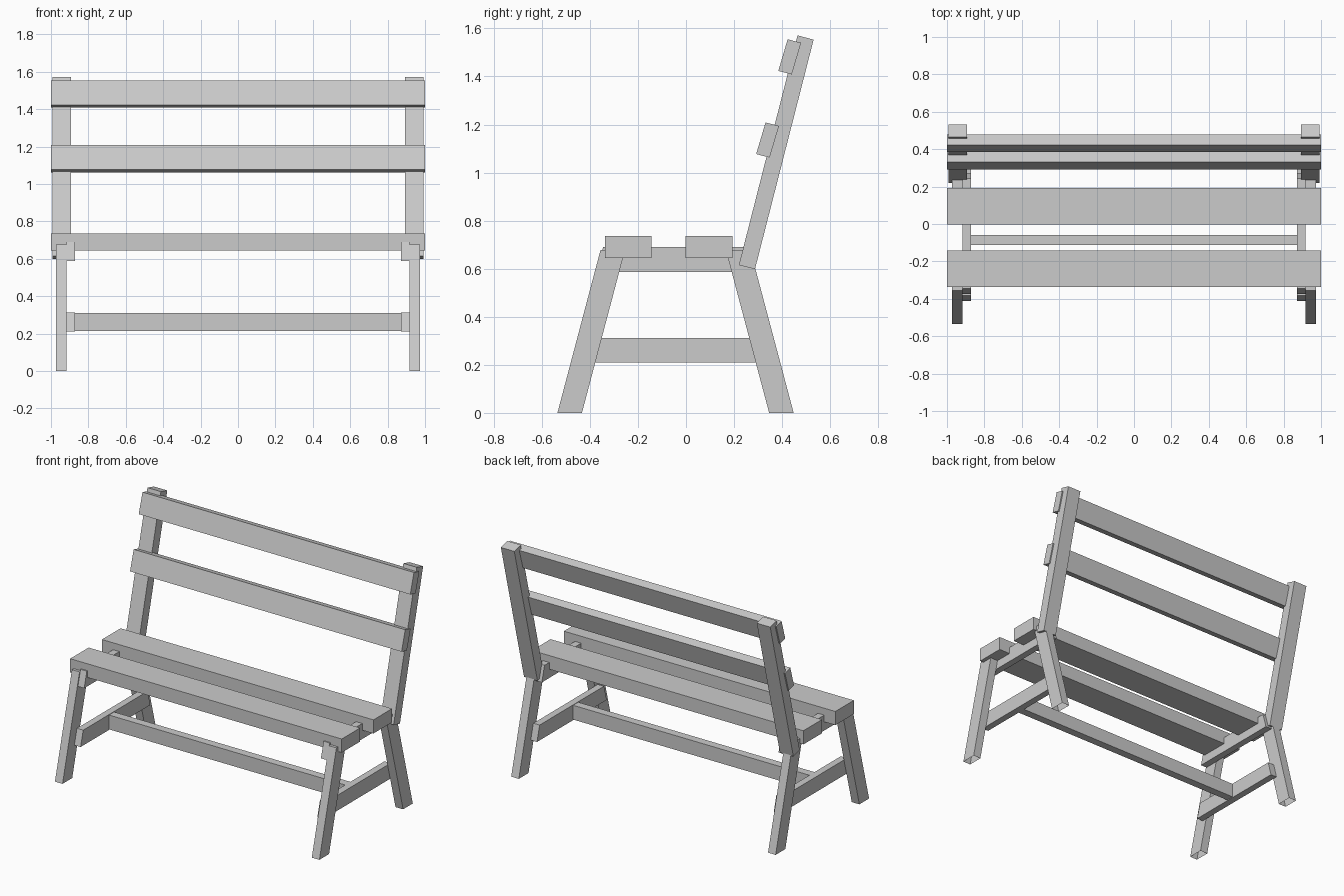
import bpy, bmesh

if "Cube" in bpy.data.objects:
    bpy.data.objects.remove(bpy.data.objects["Cube"])


def prism(name, profile, x0, x1, mirror=False, open_bottom=False):
    """Extrude a (y, z) side profile from x0 to x1, optionally mirrored in x."""
    bm = bmesh.new()
    face = bm.faces.new([bm.verts.new((x0, y, z)) for y, z in profile])
    ext = bmesh.ops.extrude_face_region(bm, geom=[face], use_keep_orig=True)
    verts = [v for v in ext["geom"] if isinstance(v, bmesh.types.BMVert)]
    bmesh.ops.translate(bm, verts=verts, vec=(x1 - x0, 0, 0))
    bmesh.ops.recalc_face_normals(bm, faces=bm.faces[:])
    if open_bottom:
        low = [f for f in bm.faces if all(abs(v.co.z) < 1e-5 for v in f.verts)]
        bmesh.ops.delete(bm, geom=low, context='FACES_ONLY')
    mesh = bpy.data.meshes.new(name)
    bm.to_mesh(mesh)
    bm.free()
    obj = bpy.data.objects.new(name, mesh)
    bpy.context.collection.objects.link(obj)
    if mirror:
        obj.modifiers.new("mirror", 'MIRROR')
    return obj


def rect(y0, y1, z0, z1):
    return [(y0, z0), (y1, z0), (y1, z1), (y0, z1)]


# Splayed legs, open at the foot
prism("front_leg", [(-.535, 0), (-.433, 0), (-.254, .677), (-.356, .677)],
      .918, .974, True, True)
prism("back_leg", [(.346, 0), (.448, 0), (.268, .677), (.166, .677)],
      .918, .974, True, True)

# Side rails with ends cut at the leg angle
prism("seat_support", [(-.373, .587), (.272, .587), (.243, .69), (-.345, .69)],
      .872, .918, True)
prism("side_stretcher", [(-.411, .21), (.322, .21), (.295, .312), (-.383, .312)],
      .872, .918, True)

# Long stretcher joining both sides
prism("long_stretcher", rect(-.112, -.058, .214, .309), -.872, .872)

# Seat planks
prism("front_seat_plank", rect(-.337, -.143, .645, .736), -1, 1)
prism("back_seat_plank", rect(-.003, .193, .645, .736), -1, 1)

# Leaning backrest posts
prism("back_post", [(.22, .615), (.287, .598), (.531, 1.553), (.464, 1.571)],
      .893, .992, True)

# Backrest slats, tilted with the posts
slat = [(0, 0), (.056, -.0145), (.095, .117), (.039, .1315)]
for name, y, z in (("lower_slat", .292, 1.077), ("upper_slat", .384, 1.423)):
    prism(name, [(y + a, z + b) for a, b in slat], -1, 1)
